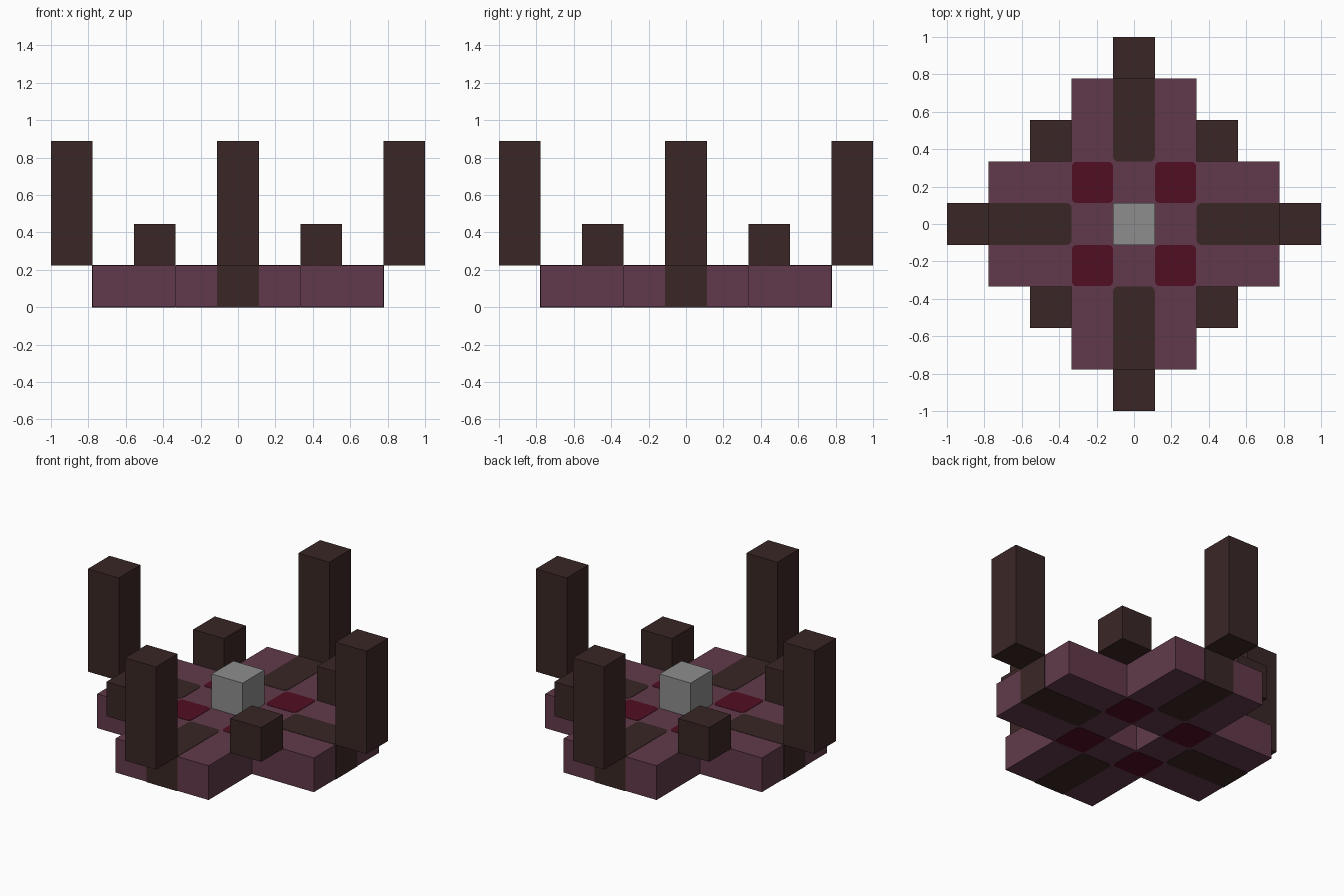
import bpy, bmesh, math

cube = bpy.data.objects.get("Cube")
if cube:
    bpy.data.objects.remove(cube, do_unlink=True)

U = 2 / 9          # one block
PROUD = 0.002      # how far inlays stand out of the platform


def material(name, rgb):
    mat = bpy.data.materials.new(name)
    mat.use_nodes = True
    mat.diffuse_color = (*rgb, 1)
    bsdf = mat.node_tree.nodes["Principled BSDF"]
    bsdf.inputs["Base Color"].default_value = (*rgb, 1)
    return mat


PLUM = material("plum", (0.12, 0.042, 0.069))
BROWN = material("dark brown", (0.042, 0.020, 0.019))
RED = material("deep red", (0.084, 0.0045, 0.016))
GREY = material("grey", (0.27, 0.27, 0.27))


def finish(name, bm, mat):
    bmesh.ops.recalc_face_normals(bm, faces=bm.faces)
    mesh = bpy.data.meshes.new(name)
    bm.to_mesh(mesh)
    bm.free()
    mesh.materials.append(mat)
    obj = bpy.data.objects.new(name, mesh)
    bpy.context.collection.objects.link(obj)
    return obj


def block(name, x, y, z0, z1, mat, size=(U, U), radius=0, round_side=None):
    """Upright box; optionally rounds its vertical edges (only on one side if given)."""
    bm = bmesh.new()
    bmesh.ops.create_cube(bm, size=1)
    bmesh.ops.scale(bm, vec=(size[0], size[1], z1 - z0), verts=bm.verts)
    if radius:
        edges = [e for e in bm.edges
                 if abs(e.verts[0].co.z - e.verts[1].co.z) > 0.01
                 and (round_side is None or e.verts[0].co.y * round_side > 0)]
        bmesh.ops.bevel(bm, geom=edges, offset=radius, segments=3,
                        profile=0.5, affect='EDGES')
    bmesh.ops.translate(bm, vec=(x, y, (z0 + z1) / 2), verts=bm.verts)
    return finish(name, bm, mat)


# Cross-shaped platform with an open centre
bm = bmesh.new()
bmesh.ops.create_grid(bm, x_segments=7, y_segments=7, size=3.5 * U)
unused = []
for f in bm.faces:
    c = f.calc_center_median()
    ax, ay = round(abs(c.x) / U), round(abs(c.y) / U)
    if min(ax, ay) > 1 or ax + ay == 0:
        unused.append(f)
bmesh.ops.delete(bm, geom=unused, context='FACES')
top = bmesh.ops.extrude_face_region(bm, geom=bm.faces[:])["geom"]
bmesh.ops.translate(bm, vec=(0, 0, U),
                    verts=[v for v in top if isinstance(v, bmesh.types.BMVert)])
finish("platform", bm, PLUM)

# Centre block
block("centre_block", 0, 0, U, 2 * U, GREY)

# Four arms: tall pillar at the tip, dark inlay running inwards
sides = ("front", "left", "back", "right")
for i, side in enumerate(sides):
    turn = math.radians(90 * i)
    pillar = block(side + "_pillar", 0, -4 * U, U, 4 * U, BROWN)
    inlay = block(side + "_arm_inlay", 0, -2.5 * U - PROUD / 2, -PROUD, U + PROUD, BROWN,
                  size=(U, 2 * U + PROUD), radius=0.025, round_side=1)
    for obj in (pillar, inlay):
        obj.rotation_euler.z = turn

# Four corners: short post in the notch, red inlay in the hub
for sx, xname in ((-1, "right"), (1, "left")):
    for sy, yname in ((-1, "front"), (1, "back")):
        corner = yname + "_" + xname
        block(corner + "_post", sx * 2 * U, sy * 2 * U, U, 2 * U, BROWN)
        block(corner + "_hub_inlay", sx * U, sy * U, -PROUD, U + PROUD, RED,
              size=(U - PROUD, U - PROUD), radius=0.025)
